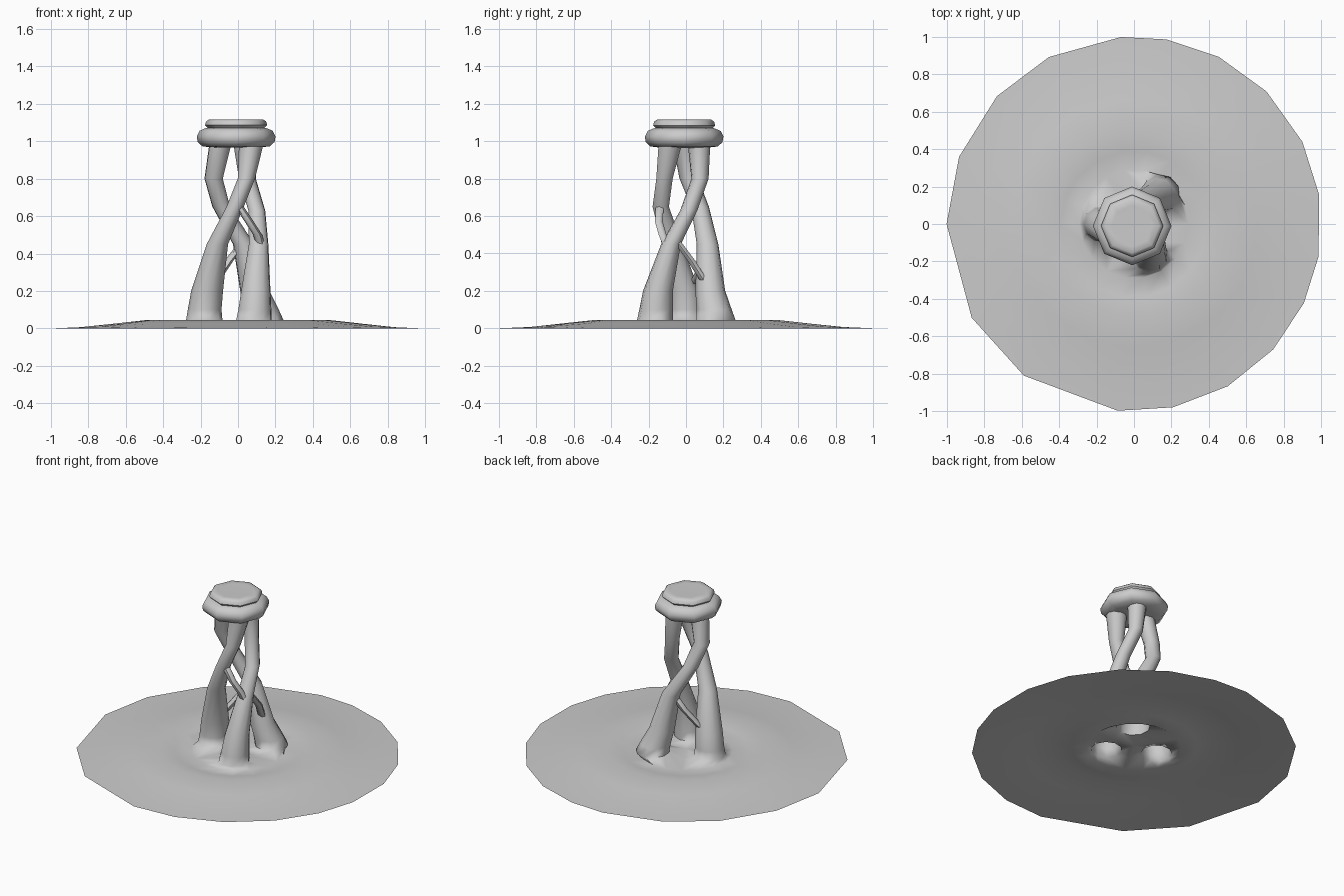
import bpy, bmesh
from math import radians, sin, cos, tau

cube = bpy.data.objects.get("Cube")
if cube:
    bpy.data.objects.remove(cube)

# One plain grey for everything
GREY = (0.6, 0.6, 0.6, 1)
grey = bpy.data.materials.new("plain grey")
grey.use_nodes = True
grey.diffuse_color = GREY
grey.node_tree.nodes["Principled BSDF"].inputs["Base Color"].default_value = GREY


def polar(r, deg, z, cx=0, cy=0):
    return (cx + r * cos(radians(deg)), cy + r * sin(radians(deg)), z)


def add_ring(bm, points):
    return [bm.verts.new(p) for p in points]


def bridge(bm, low, high):
    n = len(low)
    for i in range(n):
        j = (i + 1) % n
        bm.faces.new((low[i], low[j], high[j], high[i]))


def skin(bm, rings):
    """Skin a stack of equal rings and return the first and last."""
    loops = [add_ring(bm, r) for r in rings]
    for low, high in zip(loops, loops[1:]):
        bridge(bm, low, high)
    return loops[0], loops[-1]


def circle(x, y, z, r, start, count):
    return [polar(r, start + i * 360 / count, z, x, y) for i in range(count)]


def finish(bm, name, angle):
    bmesh.ops.remove_doubles(bm, verts=bm.verts, dist=0.0005)
    me = bpy.data.meshes.new(name)
    bm.to_mesh(me)
    bm.free()
    ob = bpy.data.objects.new(name, me)
    bpy.context.collection.objects.link(ob)
    me.materials.append(grey)
    bpy.ops.object.select_all(action="DESELECT")
    ob.select_set(True)
    bpy.context.view_layer.objects.active = ob
    bpy.ops.object.shade_smooth_by_angle(angle=radians(angle))
    return ob


# Ground sheet with an irregular rim, and three hollow legs growing out of it
FOOT_R, FOOT_Z = 0.29, 0.022
rim = [9, 26, 45, 63, 80, 94, 117, 137, 159, 180,
       210, 234, 265, 282, 300, 318, 335, 350]
sheet = [(1, 0, 1), (0.84, 0.007, 0.8), (0.66, 0.026, 0.4),
         (0.49, 0.045, 0), (0.39, 0.03, 0), (FOOT_R, FOOT_Z, 0)]
bm = bmesh.new()
skin(bm, [[polar(r, i * 20 + (a - i * 20) * w, z) for i, a in enumerate(rim)]
          for r, z, w in sheet])

# Each leg: sector it stands on, then x, y, z, radius along its path
legs = {
    180: [(-.18, 0, .045, .097), (-.178, 0, .1, .09), (-.165, -.01, .2, .085),
          (-.11, -.075, .45, .057), (-.015, -.135, .65, .046),
          (.045, -.115, .8, .046), (.07, -.085, .98, .065)],
    300: [(.085, -.165, .045, .097), (.09, -.16, .1, .09), (.095, -.15, .2, .08),
          (.11, -.08, .45, .053), (.1, .015, .63, .046),
          (.05, .075, .8, .046), (.035, .07, .98, .06)],
    60: [(.14, .16, .045, .105), (.125, .15, .1, .095), (.09, .13, .2, .08),
         (.03, .115, .45, .058), (-.09, .075, .65, .048),
         (-.13, .015, .8, .05), (-.095, -.01, .98, .06)],
}
for turn, path in legs.items():
    arc = [polar(FOOT_R, turn + k * 20, FOOT_Z) for k in range(-3, 4)]
    foot = arc + [polar(.14, turn + 60, .03), (0, 0, .035),
                  polar(.14, turn - 60, .03)]
    skin(bm, [foot] + [circle(*p, turn - 108, 10) for p in path])
bmesh.ops.remove_doubles(bm, verts=bm.verts, dist=0.0005)
bmesh.ops.recalc_face_normals(bm, faces=bm.faces)
bm.normal_update()
# Make the open sheet face upward
if sum(f.normal.z * f.calc_area() for f in bm.faces) < 0:
    bmesh.ops.reverse_faces(bm, faces=bm.faces)
finish(bm, "ground_sheet_and_legs", 75)

# Thin branches that tie neighbouring legs together
branches = [
    [(.0, -.14, .66), (.06, -.145, .57), (.105, -.125, .5), (.13, -.09, .41)],
    [(.115, -.06, .48), (.135, .03, .36), (.11, .11, .23)],
    [(.03, .115, .46), (-.05, .1, .36), (-.13, .04, .24)],
]
for i, path in enumerate(branches):
    bm = bmesh.new()
    low, high = skin(bm, [circle(*p, .024, 0, 6) for p in path])
    bm.faces.new(low)
    bm.faces.new(high)
    bmesh.ops.recalc_face_normals(bm, faces=bm.faces)
    finish(bm, f"branch_{i + 1}", 60)

# Eight-sided cap: a fat rounded ring with a smaller step on top
profile = [(.12, .965), (.18, .972), (.205, .995), (.21, 1.025), (.195, 1.055),
           (.165, 1.068), (.152, 1.071), (.166, 1.085), (.16, 1.105),
           (.145, 1.115), (.11, 1.114)]
bm = bmesh.new()
low, high = skin(bm, [circle(-.01, -.01, z, r, 0, 8) for r, z in profile])
bm.faces.new(low)
bmesh.ops.poke(bm, faces=[bm.faces.new(high)], offset=0)
bmesh.ops.recalc_face_normals(bm, faces=bm.faces)
finish(bm, "cap", 50)
